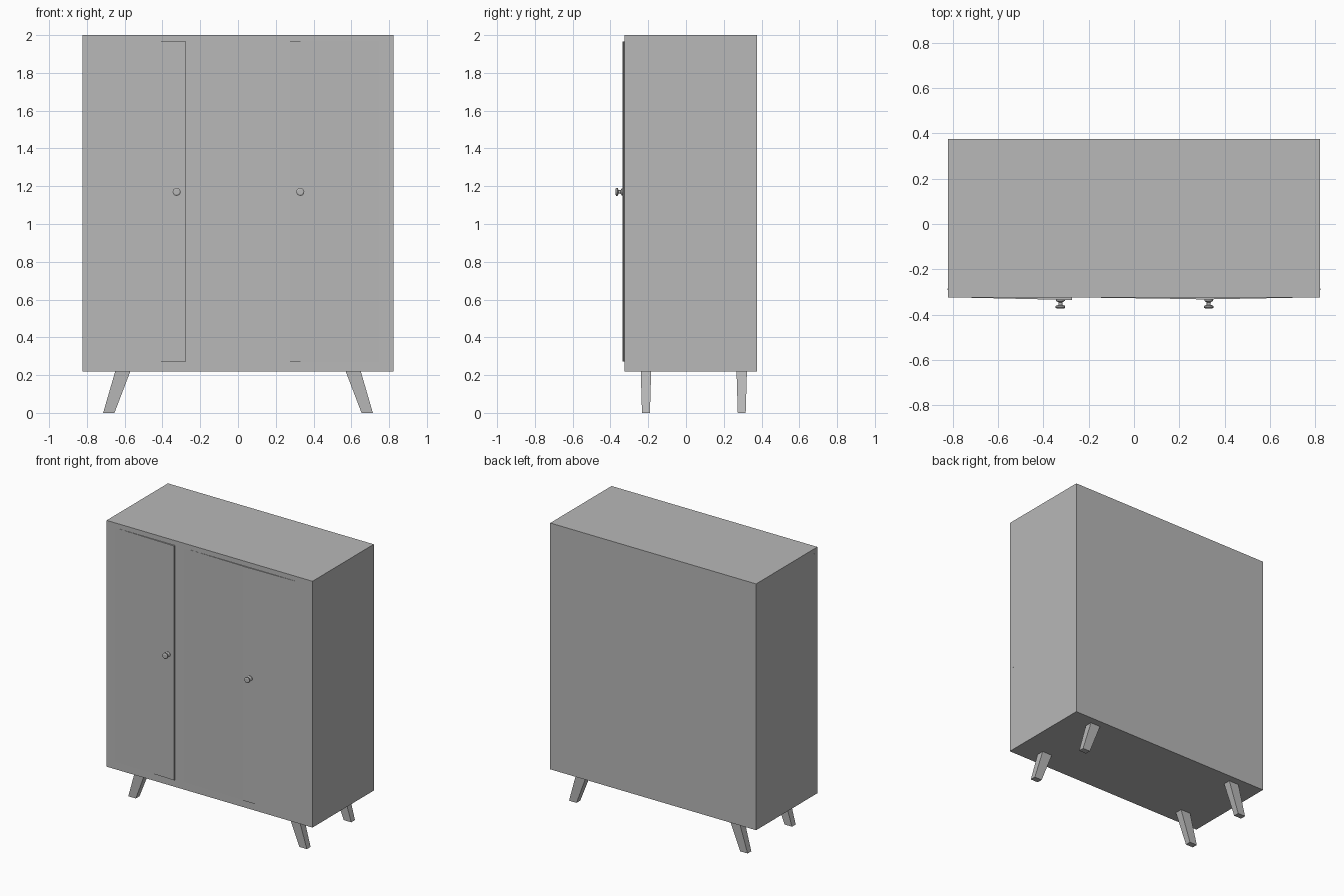
import bpy, bmesh, math
from mathutils import Vector

cube = bpy.data.objects.get("Cube")
if cube:
    bpy.data.objects.remove(cube)

grey = bpy.data.materials.new("plain_grey")
grey.use_nodes = True
colour = (0.48, 0.48, 0.48, 1)
grey.diffuse_color = colour
grey.node_tree.nodes["Principled BSDF"].inputs["Base Color"].default_value = colour


def finish(name, bm):
    bmesh.ops.recalc_face_normals(bm, faces=bm.faces)
    mesh = bpy.data.meshes.new(name)
    bm.to_mesh(mesh)
    bm.free()
    mesh.materials.append(grey)
    obj = bpy.data.objects.new(name, mesh)
    bpy.context.collection.objects.link(obj)
    return obj


def prism(name, outline, low, high):
    """Raise a plan outline of (x, y) points from low to high."""
    bm = bmesh.new()
    face = bm.faces.new([bm.verts.new((x, y, low)) for x, y in outline])
    up = bmesh.ops.extrude_face_region(bm, geom=[face])
    verts = [v for v in up["geom"] if isinstance(v, bmesh.types.BMVert)]
    bmesh.ops.translate(bm, verts=verts, vec=(0, 0, high - low))
    return finish(name, bm)


def box(name, x0, x1, y0, y1, z0, z1):
    return prism(name, [(x0, y0), (x1, y0), (x1, y1), (x0, y1)], z0, z1)


SIDE, FRONT, BACK, BASE, TOP = 0.823, -0.325, 0.375, 0.22, 2.0
DOOR_LOW, DOOR_HIGH, SEAM = 0.272, 1.965, 0.275

# Cabinet body
box("cabinet_body", -SIDE, SIDE, FRONT, BACK, BASE, TOP)


def door(name, hinge, free, proud):
    """Door standing slightly proud of the front at its free edge."""
    prism(name, [(hinge, FRONT + 0.001), (free, FRONT - proud),
                 (free, FRONT + 0.02), (hinge, FRONT + 0.02)], DOOR_LOW, DOOR_HIGH)


# Doors: two outer leaves and a middle leaf
door("right_door", -0.80, -SEAM, 0.011)
door("left_door", 0.80, SEAM, 0.009)
door("middle_door", -SEAM, SEAM - 0.001, 0.007)

# Thin panel edges showing on the cabinet sides
for i in range(3):
    z = 0.283 + i * 0.576
    for label, s in (("left", 1), ("right", -1)):
        box(f"{label}_side_edge_{i + 1}", *sorted((s * (SIDE - 0.005), s * (SIDE + 0.001))),
            -0.291, -0.285, z, z + 0.53)


def knob(name, x):
    """Spool-shaped knob turned around the y axis."""
    profile = [(0, 0), (0.019, 0), (0.019, 0.006), (0.009, 0.012),
               (0.009, 0.023), (0.021, 0.028), (0.021, 0.036), (0.014, 0.04), (0, 0.04)]
    bm = bmesh.new()
    verts = [bm.verts.new((r, -h, 0)) for r, h in profile]
    edges = [bm.edges.new(pair) for pair in zip(verts, verts[1:])]
    bmesh.ops.spin(bm, geom=verts + edges, cent=(0, 0, 0), axis=(0, 1, 0),
                   angle=math.tau, steps=16)
    bmesh.ops.remove_doubles(bm, verts=bm.verts, dist=0.0001)
    obj = finish(name, bm)
    obj.location = (x, FRONT - 0.009, 1.17)


knob("right_knob", -0.325)
knob("left_knob", 0.33)


def leg(name, side, y):
    """Tapered leg splayed outward."""
    bm = bmesh.new()
    bmesh.ops.create_cube(bm, size=1)
    for v in bm.verts:
        upper = v.co.z > 0
        centre, width, depth = (0.61, 0.08, 0.055) if upper else (0.684, 0.06, 0.042)
        v.co = Vector((side * (centre + v.co.x * width), y + v.co.y * depth,
                       BASE if upper else 0))
    finish(name, bm)


for end, y in (("front", -0.212), ("back", 0.295)):
    leg(f"{end}_left_leg", 1, y)
    leg(f"{end}_right_leg", -1, y)
